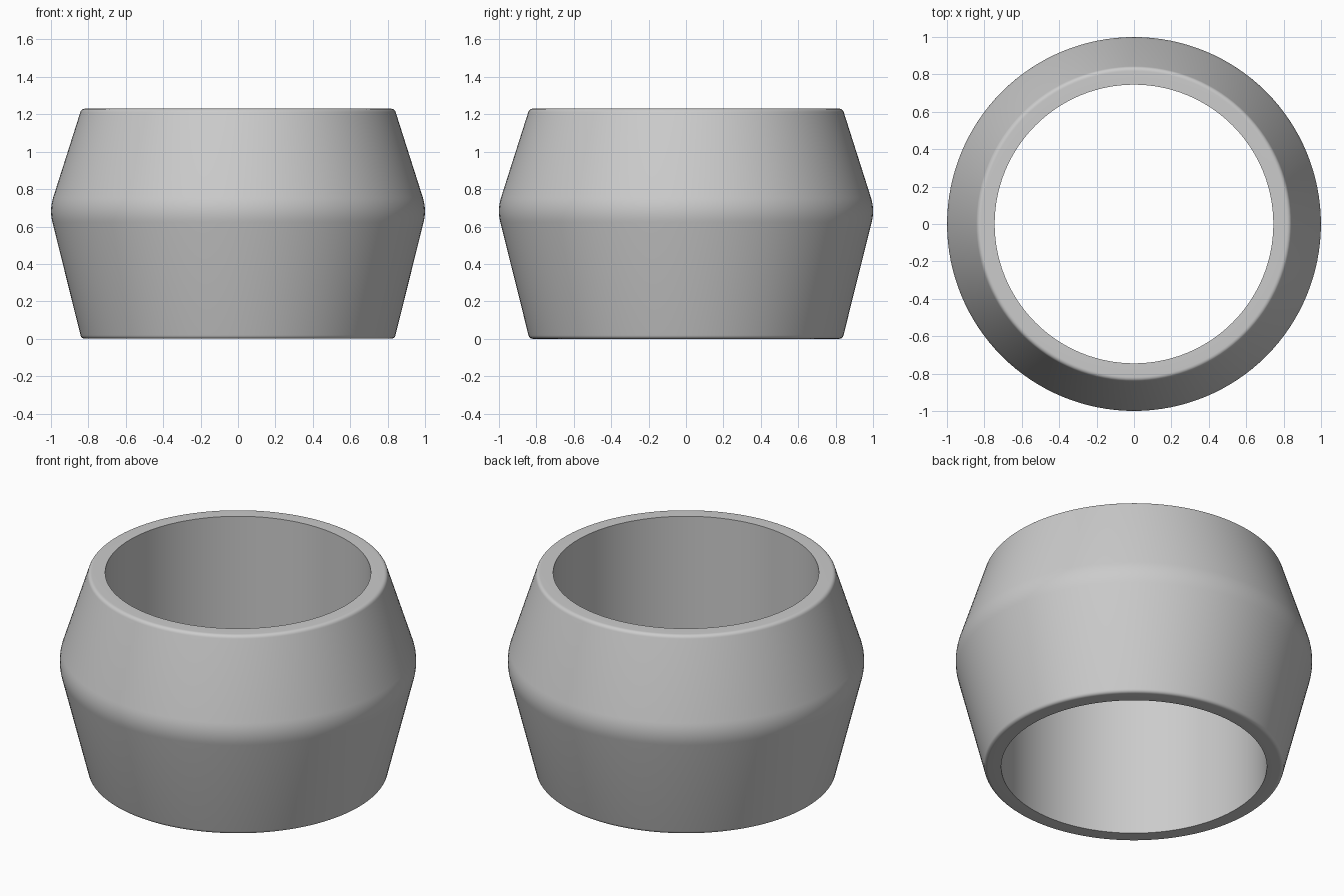
import bpy, bmesh, math
from mathutils import Vector

cube = bpy.data.objects.get("Cube")
if cube:
    bpy.data.objects.remove(cube, do_unlink=True)

HEIGHT, BORE, SEGMENTS = 1.23, 0.745, 128

# Corners of the half section: radius, height, rounding length
corners = [
    (BORE, 0, 0),
    (0.837, 0, 0.02),
    (1.009, 0.69, 0.07),
    (0.837, HEIGHT, 0.02),
    (BORE, HEIGHT, 0),
]


def rounded_profile(corners, steps=8):
    """Replace each rounded corner by a short curve."""
    points = []
    for i, (r, z, size) in enumerate(corners):
        corner = Vector((r, 0, z))
        if not size:
            points.append(corner)
            continue
        before, after = (Vector((c[0], 0, c[1])) for c in (corners[i - 1], corners[i + 1]))
        start = corner + (before - corner).normalized() * size
        end = corner + (after - corner).normalized() * size
        for k in range(steps + 1):
            t = k / steps
            points.append(start * (1 - t) ** 2 + corner * 2 * t * (1 - t) + end * t * t)
    return points


# Spin the closed section around the vertical axis
bm = bmesh.new()
verts = [bm.verts.new(p) for p in rounded_profile(corners)]
edges = [bm.edges.new((v, verts[(i + 1) % len(verts)])) for i, v in enumerate(verts)]
bmesh.ops.spin(bm, geom=verts + edges, cent=(0, 0, 0), axis=(0, 0, 1),
               angle=math.tau, steps=SEGMENTS, use_merge=False)
bmesh.ops.remove_doubles(bm, verts=bm.verts, dist=0.0005)
bmesh.ops.recalc_face_normals(bm, faces=bm.faces)
mesh = bpy.data.meshes.new("ring_bead")
bm.to_mesh(mesh)
bm.free()

ring = bpy.data.objects.new("ring_bead", mesh)
bpy.context.collection.objects.link(ring)

# Plain grey
grey = bpy.data.materials.new("plain_grey")
grey.use_nodes = True
colour = (0.6, 0.6, 0.6, 1)
grey.diffuse_color = colour
grey.node_tree.nodes["Principled BSDF"].inputs["Base Color"].default_value = colour
mesh.materials.append(grey)

# Smooth walls with crisp inner edges
bpy.ops.object.select_all(action="DESELECT")
ring.select_set(True)
bpy.context.view_layer.objects.active = ring
bpy.ops.object.shade_smooth_by_angle(angle=math.radians(35))
